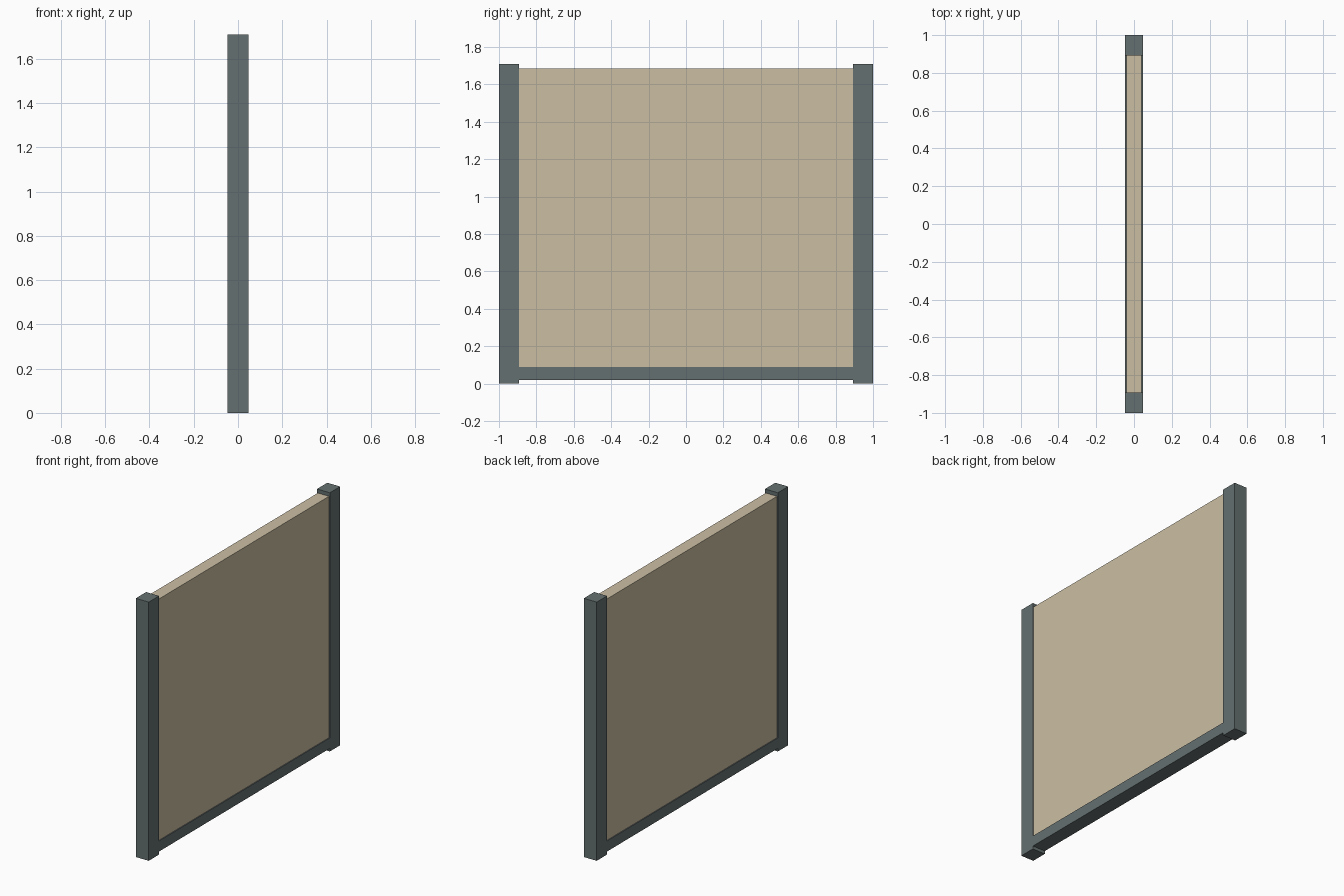
import bpy

if "Cube" in bpy.data.objects:
    bpy.data.objects.remove(bpy.data.objects["Cube"])


def material(name, rgb):
    m = bpy.data.materials.new(name)
    m.diffuse_color = (*rgb, 1)
    m.use_nodes = True
    m.node_tree.nodes["Principled BSDF"].inputs["Base Color"].default_value = m.diffuse_color
    return m


def box(name, lo, hi, mat):
    bpy.ops.mesh.primitive_cube_add(size=1, location=[(a + b) / 2 for a, b in zip(lo, hi)])
    ob = bpy.context.object
    ob.name = name
    ob.scale = [b - a for a, b in zip(lo, hi)]
    bpy.ops.object.transform_apply(location=False, rotation=False, scale=True)
    ob.data.materials.append(mat)
    return ob


metal = material("dark_metal", (0.13, 0.16, 0.16))
cream = material("cream_panel", (0.60, 0.52, 0.37))
W = 0.047       # half depth of the frame
INNER = 0.892   # inner face of the posts

# Upright end posts
for name, y0, y1 in (("left_post", -1, -INNER), ("right_post", INNER, 1)):
    box(name, (-W, y0, 0), (W, y1, 1.71), metal)

# Bottom rail, raised slightly off the floor
box("bottom_rail", (-W, -INNER, 0.02), (W, INNER, 0.09), metal)

# Infill panel, slightly recessed from the frame
box("panel", (-0.041, -INNER, 0.09), (0.041, INNER, 1.685), cream)
